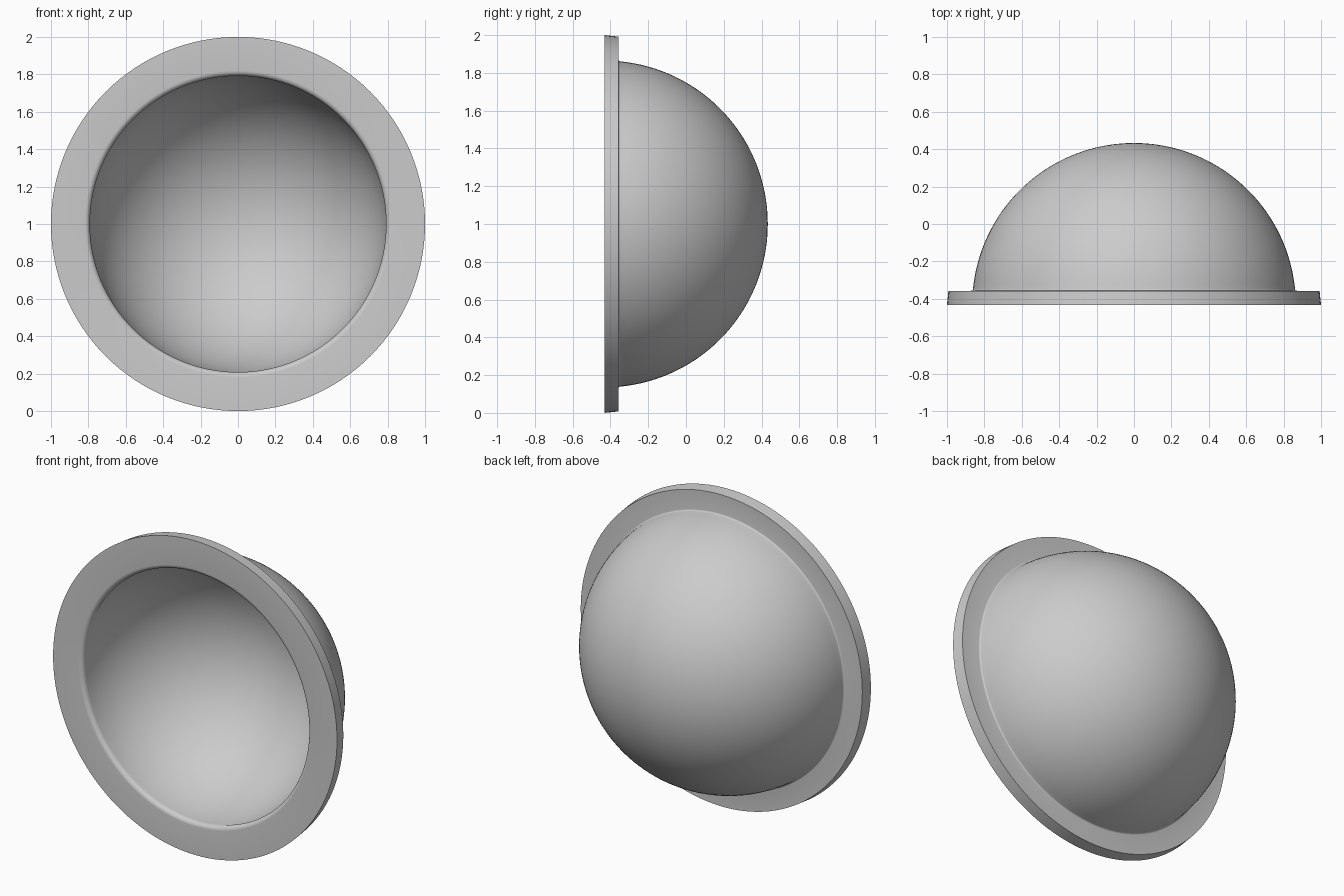
import bpy, bmesh
from math import sin, cos, pi, radians, asin
from mathutils import Vector, Matrix

cube = bpy.data.objects.get("Cube")
if cube:
    bpy.data.objects.remove(cube, do_unlink=True)

FRONT, FLANGE_BACK = -0.432, -0.357
OUTER, INNER = 0.865, 0.795
SEGMENTS, STEPS = 128, 40


def arc(radius, y0, start, end, steps, r0=0.0):
    """Points (r, y) on a circle centred at (r0, y0)."""
    return [(r0 + radius * cos(start + (end - start) * i / steps),
             y0 + radius * sin(start + (end - start) * i / steps))
            for i in range(steps + 1)]


# Profile from the inner pole, over the rim, to the outer pole
lip = 0.028
inner_start = asin(lip / INNER)
root = 0.01
outer_start = asin((FLANGE_BACK + root - FRONT) / OUTER)
outer_r = OUTER * cos(outer_start)
profile = arc(INNER, FRONT, pi / 2, inner_start, STEPS)
profile += arc(lip, FRONT + lip, pi, 1.5 * pi, 6, INNER + lip - 0.003)   # rounded mouth
profile += [(1.0, FRONT), (0.992, FLANGE_BACK)]                          # flange
profile += arc(root, FLANGE_BACK + root, 1.5 * pi, pi, 4, outer_r + root)  # dome root fillet
profile += arc(OUTER, FRONT, outer_start, pi / 2, STEPS)[1:]

# Revolve around the y axis through the middle of the bowl
bm = bmesh.new()
verts = [bm.verts.new((max(r, 0.0), y, 1.0)) for r, y in profile]
edges = [bm.edges.new(pair) for pair in zip(verts, verts[1:])]
bmesh.ops.spin(bm, geom=verts + edges, cent=(0, 0, 1), axis=(0, 1, 0),
               angle=2 * pi, steps=SEGMENTS, use_duplicate=False)
bmesh.ops.remove_doubles(bm, verts=bm.verts, dist=0.0002)
bmesh.ops.recalc_face_normals(bm, faces=bm.faces)
mesh = bpy.data.meshes.new("flanged_dome")
bm.to_mesh(mesh)
bm.free()

dome = bpy.data.objects.new("flanged_dome", mesh)
bpy.context.collection.objects.link(dome)

# Plain grey material
grey = bpy.data.materials.new("light_grey")
grey.use_nodes = True
colour = (0.6, 0.6, 0.6, 1.0)
grey.diffuse_color = colour
grey.node_tree.nodes["Principled BSDF"].inputs["Base Color"].default_value = colour
mesh.materials.append(grey)

bpy.ops.object.select_all(action="DESELECT")
dome.select_set(True)
bpy.context.view_layer.objects.active = dome
bpy.ops.object.shade_smooth_by_angle(angle=radians(35))
